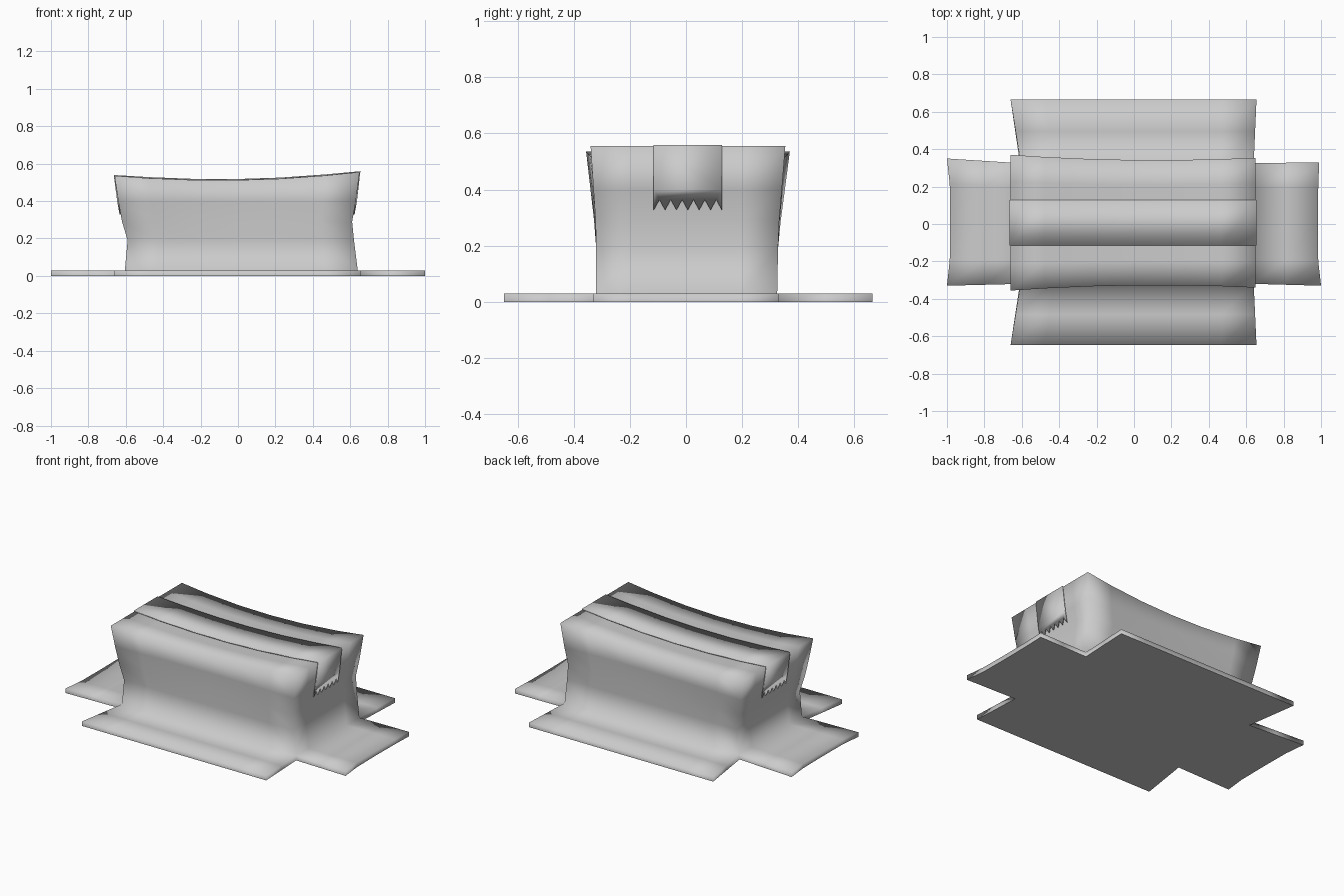
import bpy, bmesh

if "Cube" in bpy.data.objects:
    bpy.data.objects.remove(bpy.data.objects["Cube"])

grey = bpy.data.materials.new("plain_grey")
grey.diffuse_color = (0.6, 0.6, 0.6, 1)
grey.use_nodes = True
grey.node_tree.nodes["Principled BSDF"].inputs["Base Color"].default_value = grey.diffuse_color

# Side profiles of the box at each height level
Z = [0, 0.03, 0.19, 0.29, 0.40, 0.53]
LEFT = [-0.61, -0.605, -0.59, -0.62, -0.64, -0.66]
RIGHT = [0.64, 0.64, 0.62, 0.61, 0.63, 0.65]
FRONT = [-0.32, -0.32, -0.32, -0.325, -0.335, -0.348]
BACK = [0.325, 0.325, 0.328, 0.335, 0.347, 0.362]
U = [-1, -0.72, -0.35, 0, 0.35, 0.72, 1]      # columns along the box
V = [-1, -0.6, 0, 0.6, 1]                     # rows across the box
NI, NJ = len(U) + 4, len(V) + 4               # two extra rows per flap


def mix(a, b, t):
    return a + (b - a) * (t + 1) / 2


def top_z(u):
    """Sagging top edge."""
    return 0.512 + 0.0335 * u * u + 0.01 * u


def place(i, j, k):
    """Position of a lattice point, with the box flare and flap corners."""
    bi, bj = min(max(i - 2, 0), len(U) - 1), min(max(j - 2, 0), len(V) - 1)
    u, v = U[bi], V[bj]
    x = mix(LEFT[k], RIGHT[k], u)
    pinch = 0.02 * (1 - u * u) * max(0, k - 2) / 3
    flare = -0.008 * u * max(0, k - 2) / 3
    y = mix(FRONT[k], BACK[k], v) + v * (flare - pinch)
    z = top_z(u) if k == 5 else Z[k]
    # front and back flaps
    dj = (2 - j) if j < 2 else max(0, j - (NJ - 3))
    if dj:
        t = dj / 2
        x += (mix(-0.66, 0.655, u) - x) * t
        y += (mix(-0.648, 0.665, v) - y) * t
    # end flaps, with slightly hollow outer edges
    di = (2 - i) if i < 2 else max(0, i - (NI - 3))
    if di:
        t = di / 2
        outer = (0.983 + 0.017 * v ** 4) * (1 if u > 0 else -1)
        if u > 0 and v == 1:
            outer = 0.99
        x += (outer - x) * t
        y += (mix(-0.33, 0.35 if u < 0 else 0.33, v) - y) * t
    return x, y, z


def filled(i, j, k):
    """Cross-shaped base layer, with only the centre above it."""
    if not (0 <= i < NI - 1 and 0 <= j < NJ - 1 and 0 <= k < len(Z) - 1):
        return False
    in_x, in_y = 2 <= i < NI - 3, 2 <= j < NJ - 3
    return (in_x or in_y) if k == 0 else (in_x and in_y)


def finish(bm, name):
    mesh = bpy.data.meshes.new(name)
    bm.to_mesh(mesh)
    bm.free()
    mesh.materials.append(grey)
    ob = bpy.data.objects.new(name, mesh)
    bpy.context.collection.objects.link(ob)
    return ob


# Box and flaps: skin of the filled cells
bm = bmesh.new()
points = {}


def vert(key):
    if key not in points:
        points[key] = bm.verts.new(place(*key))
    return points[key]


for i in range(NI):
    for j in range(NJ):
        for k in range(len(Z)):
            if not filled(i, j, k):
                continue
            for axis in range(3):
                for side in (0, 1):
                    step = [0, 0, 0]
                    step[axis] = 2 * side - 1
                    if filled(i + step[0], j + step[1], k + step[2]):
                        continue
                    corners = []
                    for a, b in ((0, 0), (1, 0), (1, 1), (0, 1)):
                        c = [i, j, k]
                        c[axis] += side
                        c[(axis + 1) % 3] += a
                        c[(axis + 2) % 3] += b
                        corners.append(vert(tuple(c)))
                    if side == 0:
                        corners.reverse()
                    bm.faces.new(corners).smooth = True

# Crisp rim around the flat underside
for e in bm.edges:
    if all(v.co.z < 0.001 for v in e.verts):
        if any(f.calc_center_median().z > 0.001 for f in e.link_faces):
            e.smooth = False
finish(bm, "box_with_flaps")

# Tape strip over the top, running down both ends to a toothed edge
Y0, Y1, TEETH = -0.115, 0.128, 6
path = [(LEFT[4], 0.40)]
path += [(mix(LEFT[5], RIGHT[5], u), top_z(u)) for u in U]
path += [(RIGHT[4], 0.40)]
bm = bmesh.new()
rows = [[bm.verts.new((x, y, z)) for y in (Y0, Y1)] for x, z in path]
for a, b in zip(rows, rows[1:]):
    bm.faces.new((a[0], b[0], b[1], a[1]))
for row, ends, sign in ((rows[0], LEFT, -1), (rows[-1], RIGHT, 1)):
    zigzag = []
    for n in range(2 * TEETH + 1):
        z = 0.365 if n % 2 else 0.328
        x = ends[3] + (ends[4] - ends[3]) * (z - Z[3]) / (Z[4] - Z[3])
        zigzag.append(bm.verts.new((x, Y0 + (Y1 - Y0) * n / (2 * TEETH), z)))
    loop = [row[1], row[0]] + zigzag
    if sign > 0:
        bm.faces.new(loop)
    else:
        bm.faces.new(loop[::-1])
for f in bm.faces:
    f.smooth = True
tape = finish(bm, "tape_strip")
solid = tape.modifiers.new("thickness", 'SOLIDIFY')
solid.thickness = 0.006
solid.offset = 1
